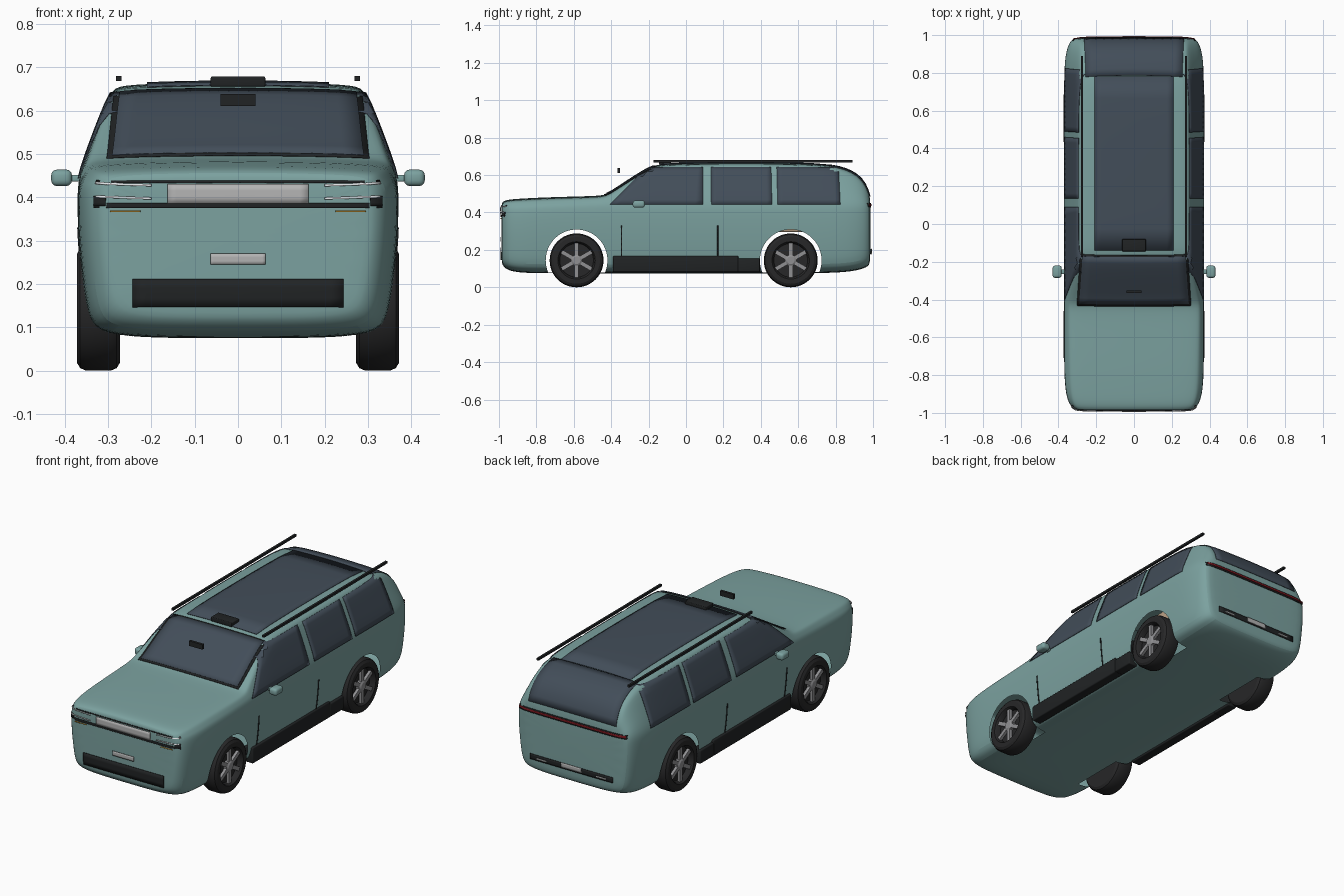
import bpy, bmesh, math
from mathutils import Vector, Matrix
from mathutils.bvhtree import BVHTree

if "Cube" in bpy.data.objects:
    bpy.data.objects.remove(bpy.data.objects["Cube"])


def mat(name, r, g, b):
    m = bpy.data.materials.new(name)
    m.diffuse_color = (r, g, b, 1)
    m.use_nodes = True
    m.node_tree.nodes["Principled BSDF"].inputs["Base Color"].default_value = m.diffuse_color
    return m


PAINT = mat("paint", .20, .36, .35)
GLASS = mat("glass", .055, .075, .10)
BLACK = mat("black_trim", .015, .017, .018)
RUBBER = mat("rubber", .02, .02, .021)
ALLOY = mat("alloy", .28, .28, .29)
WHITE = mat("lamp_white", .8, .82, .84)
SILVER = mat("panel_grey", .45, .45, .45)
RED = mat("lamp_red", .22, .01, .015)
AMBER = mat("lamp_amber", .6, .3, .03)
TAN = mat("tan_trim", .5, .36, .24)


def make(name, bm, material, angle=35):
    bmesh.ops.recalc_face_normals(bm, faces=bm.faces)
    me = bpy.data.meshes.new(name)
    bm.to_mesh(me)
    bm.free()
    ob = bpy.data.objects.new(name, me)
    bpy.context.collection.objects.link(ob)
    me.materials.append(material)
    smooth(ob, angle)
    return ob


def smooth(ob, angle=35):
    bpy.ops.object.select_all(action='DESELECT')
    ob.select_set(True)
    bpy.context.view_layer.objects.active = ob
    bpy.ops.object.shade_smooth_by_angle(angle=math.radians(angle))


def box(name, x, y, z, material, bevel=0.0):
    bm = bmesh.new()
    size = [b - a for a, b in (x, y, z)]
    mid = [(a + b) / 2 for a, b in (x, y, z)]
    bmesh.ops.create_cube(bm, size=1, matrix=Matrix.Translation(mid) @ Matrix.Diagonal((*size, 1)))
    if bevel:
        bmesh.ops.bevel(bm, geom=bm.edges[:], offset=bevel, segments=3, affect='EDGES', profile=.5)
    return make(name, bm, material)


def lathe(bm, profile, n=48):
    # revolve (x, radius) points around the x axis
    rings = [[bm.verts.new((x, r * math.cos(2 * math.pi * i / n), r * math.sin(2 * math.pi * i / n)))
              for i in range(n)] for x, r in profile]
    for a, b in zip(rings, rings[1:]):
        for i in range(n):
            bm.faces.new((a[i], a[(i + 1) % n], b[(i + 1) % n], b[i]))
    bm.faces.new(rings[0])
    bm.faces.new(rings[-1])


# Body shell lofted from cross-sections
def section(y, w, zb, belt, wt, zt):
    mid = (zb + belt) / 2
    half = [(0, zb), (.5 * w, zb), (.84 * w, zb + .008), (.93 * w, zb + .04), (.965 * w, zb + .12),
            (.992 * w, mid + .04), (w, belt - .05), (.992 * w, belt),
            ((w + wt) / 2, (belt + zt - .012) / 2), (wt + .003, zt - .012),
            (wt - .016, zt), (.5 * wt, zt + .005), (0, zt + .007)]
    return [(x, y, z) for x, z in half] + [(-x, y, z) for x, z in half[-2:0:-1]]


STATIONS = [
    (-.987, .29, .14, .40, .275, .435), (-.982, .315, .118, .41, .30, .451),
    (-.955, .346, .090, .42, .322, .463), (-.88, .366, .077, .425, .337, .468),
    (-.75, .371, .075, .43, .342, .475), (-.55, .371, .075, .435, .346, .480),
    (-.435, .371, .075, .44, .348, .484), (-.40, .371, .075, .445, .340, .503),
    (-.19, .371, .075, .45, .298, .644), (-.13, .371, .075, .45, .291, .655),
    (.2, .371, .075, .45, .29, .660), (.6, .371, .075, .45, .29, .658),
    (.78, .371, .077, .45, .287, .650), (.88, .366, .084, .45, .283, .622),
    (.945, .351, .098, .45, .28, .575), (.978, .33, .115, .44, .285, .505),
    (.987, .30, .14, .42, .275, .46)]
bm = bmesh.new()
rings = [[bm.verts.new(p) for p in section(*s)] for s in STATIONS]
n = len(rings[0])
for a, b in zip(rings, rings[1:]):
    for i in range(n):
        bm.faces.new((a[i], a[(i + 1) % n], b[(i + 1) % n], b[i]))
bm.faces.new(rings[0])
bm.faces.new(rings[-1])
body = make("body_shell", bm, PAINT)
body.modifiers.new("smooth", 'SUBSURF').levels = 2

# Wheel arches: cut, then open the shell behind them
WHEEL_Y, WHEEL_Z, ARCH = (-.585, .56), .144, .165
for s in (1, -1):
    for wy in WHEEL_Y:
        bm = bmesh.new()
        lathe(bm, [(s * .24, ARCH), (s * .5, ARCH)], 64)
        bm.transform(Matrix.Translation((0, wy, WHEEL_Z)))
        cutter = make("arch_cutter", bm, PAINT)
        cutter.hide_render = True
        cutter.hide_viewport = False
        mod = body.modifiers.new("arch", 'BOOLEAN')
        mod.operation, mod.solver, mod.object = 'DIFFERENCE', 'EXACT', cutter
bpy.context.view_layer.objects.active = body
for m in list(body.modifiers):
    bpy.ops.object.modifier_apply(modifier=m.name)
for ob in [o for o in bpy.data.objects if o.name.startswith("arch_cutter")]:
    bpy.data.objects.remove(ob)
bm = bmesh.new()
bm.from_mesh(body.data)
tree = BVHTree.FromBMesh(bm)
inner = []
for f in bm.faces:
    c = f.calc_center_median()
    for wy in WHEEL_Y:
        rad = Vector((0, c.y - wy, c.z - WHEEL_Z))
        if abs(c.x) > .235 and rad.length < ARCH * 1.01:
            wall = rad.length > .1 and f.normal.dot(rad.normalized()) < -.9
            if wall or (abs(abs(c.x) - .24) < .002 and abs(f.normal.x) > .9):
                inner.append(f)
bmesh.ops.delete(bm, geom=list(set(inner)), context='FACES')
bm.to_mesh(body.data)
bm.free()
smooth(body, 40)


# Thin panel laid onto the body: four corners, cast along a direction
def panel(name, corners, direction, material, lift=.003, nu=12, nv=8):
    a, b, c, d = map(Vector, corners)
    ray = Vector(direction).normalized()
    bm = bmesh.new()
    grid = []
    for j in range(nv + 1):
        row = []
        for i in range(nu + 1):
            u, v = i / nu, j / nv
            p = a.lerp(b, u).lerp(d.lerp(c, u), v)
            hit, nor, _, _ = tree.ray_cast(p - ray * .6, ray)
            if hit is None:
                hit, nor, _, _ = tree.find_nearest(p)
            row.append(bm.verts.new(hit + (nor if nor.dot(ray) < 0 else -nor) * lift))
        grid.append(row)
    for r, q in zip(grid, grid[1:]):
        for i in range(nu):
            bm.faces.new((r[i], r[i + 1], q[i + 1], q[i]))
    ob = make(name, bm, material)
    sol = ob.modifiers.new("thickness", 'SOLIDIFY')
    sol.thickness, sol.offset = .003, 0


def rect(name, y, x0, x1, z0, z1, material, lift=.003, slope=0):
    # panel on the front (y < 0) or the rear (y > 0)
    panel(name, [(x0, y, z0), (x1, y, z0 + slope), (x1, y, z1 + slope), (x0, y, z1)],
          (0, -y, 0), material, lift, 16, 3)


# Windscreen, roof glass and rear glass
down = (0, 0, -1)
panel("windscreen_surround", [(-.303, -.425, .48), (.303, -.425, .48), (.285, -.165, .65), (-.285, -.165, .65)],
      (0, .6, -.8), BLACK, .001)
panel("windscreen", [(-.29, -.415, .487), (.29, -.415, .487), (.272, -.175, .648), (-.272, -.175, .648)],
      (0, .6, -.8), GLASS, .004)
panel("roof_glass", [(-.21, -.14, .66), (.21, -.14, .66), (.21, .78, .66), (-.21, .78, .66)], down, GLASS)
panel("rear_glass", [(-.255, .785, .65), (.255, .785, .65), (.265, .98, .485), (-.265, .98, .485)],
      (0, -.7, -.7), GLASS)

# Side windows, door seams, sills, mirrors and roof rails
WINDOWS = [("front_window", (-.405, .09, .09, -.21)), ("middle_window", (-0 + .135, .46, .455, .135)),
           ("rear_window", (.49, .825, .815, .485))]
for s, side in ((1, "left"), (-1, "right")):
    for name, ys in WINDOWS:
        panel(f"{side}_{name}", [(s * .37, y, z) for y, z in zip(ys, (.443, .443, .64, .64))],
              (-s, 0, 0), GLASS)
    for y in (-.345, .17):
        panel(f"{side}_door_seam", [(s * .37, y + dy, z) for dy, z in
              ((-.003, .1), (.003, .1), (.003, .33), (-.003, .33))], (-s, 0, 0), BLACK, .001, 1, 8)
    xs = sorted((s * .31, s * .364))
    box(f"{side}_sill", xs, (-.39, .28), (.082, .168), BLACK, .006)
    box(f"{side}_sill_end", xs, (.275, .395), (.082, .155), BLACK, .006)
    box(f"{side}_mirror", sorted((s * .383, s * .431)), (-.285, -.22), (.426, .464), PAINT, .013)
    box(f"{side}_mirror_stalk", sorted((s * .355, s * .39)), (-.265, -.24), (.436, .452), PAINT, .004)
    box(f"{side}_roof_rail", sorted((s * .269, s * .281)), (-.175, .89), (.668, .68), BLACK)

# Front lamps, grille and plate
rect("nose_line", -1, -.325, .325, .433, .438, BLACK, .002)
rect("nose_band", -1, -.33, .33, .375, .387, BLACK, .003)
rect("nose_panel", -1, -.163, .163, .386, .43, SILVER, .006)
rect("front_plate", -1, -.064, .064, .245, .27, SILVER, .006)
rect("lower_grille", -1, -.243, .243, .147, .212, BLACK, .004)
for s, side in ((1, "left"), (-1, "right")):
    rect(f"{side}_upper_lamp", -1, s * .2, s * .325, .425, .430, WHITE, .005, .004)
    rect(f"{side}_lower_lamp", -1, s * .2, s * .325, .395, .400, WHITE, .005, .004)
    rect(f"{side}_lamp_end", -1, s * .305, s * .33, .38, .403, BLACK, .003)
    rect(f"{side}_indicator", -1, s * .225, s * .295, .366, .370, AMBER, .004)
    rect(f"{side}_rear_reflector", 1, s * .15, s * .21, .183, .19, SILVER, .006)

# Rear lamps, bumper strip and plate
rect("tail_lamp_surround", 1, -.325, .325, .428, .45, BLACK, .002)
rect("tail_lamp", 1, -.32, .32, .435, .445, RED, .006)
rect("rear_bumper_strip", 1, -.25, .25, .175, .205, BLACK, .004)
rect("rear_plate", 1, -.06, .06, .182, .207, SILVER, .007)

# Roof sensor, view mirror and rear seat
box("roof_sensor", (-.063, .063), (-.145, -.08), (.655, .679), BLACK, .004)
box("view_mirror", (-.04, .04), (-.366, -.352), (.611, .638), BLACK)
box("rear_seat", (-.27, .27), (.45, .68), (.295, .36), TAN, .01)

# Wheels
TYRE = [(-.05, .098), (-.05, .125), (-.042, .138), (-.028, .144), (.028, .144),
        (.042, .138), (.05, .125), (.05, .1), (.044, .095), (.02, .09)]
for s, side in ((1, "left"), (-1, "right")):
    for wy, end in zip(WHEEL_Y, ("front", "rear")):
        place = Matrix.Translation((s * .322, wy, WHEEL_Z)) @ Matrix.Rotation(0 if s > 0 else math.pi, 4, 'Z')
        bm = bmesh.new()
        lathe(bm, TYRE)
        bm.transform(place)
        make(f"{side}_{end}_tyre", bm, RUBBER, 30)
        bm = bmesh.new()
        lathe(bm, [(.02, .03), (.04, .03), (.046, .02)], 24)
        for k in range(6):
            spoke = (Matrix.Rotation(k * math.pi / 3, 4, 'X') @ Matrix.Translation((.033, 0, .055))
                     @ Matrix.Diagonal((.016, .022, .074, 1)))
            bmesh.ops.create_cube(bm, size=1, matrix=spoke)
        bm.transform(place)
        make(f"{side}_{end}_rim", bm, ALLOY, 30)
